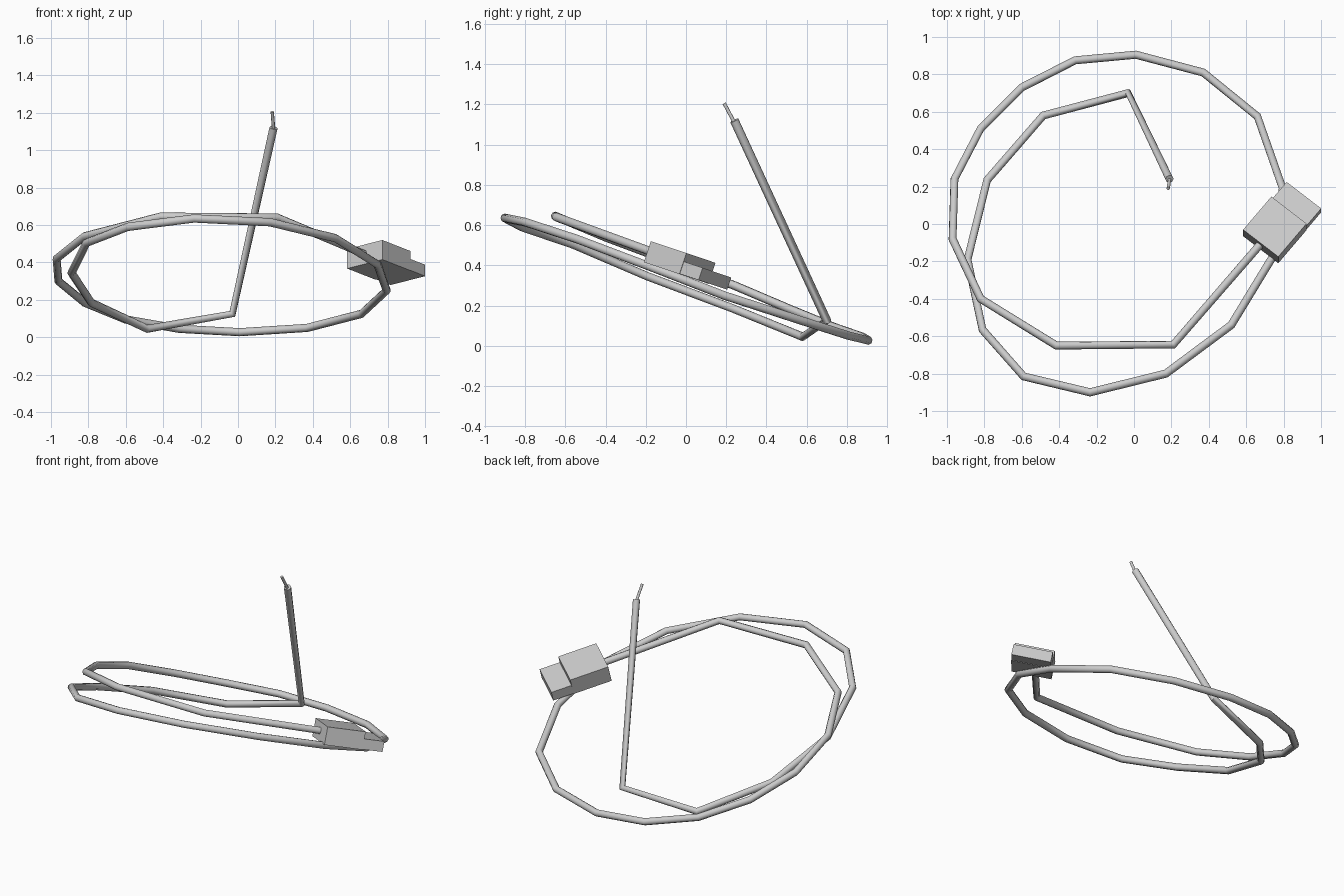
import bpy
import math
from mathutils import Matrix, Vector

if "Cube" in bpy.data.objects:
    bpy.data.objects.remove(bpy.data.objects["Cube"], do_unlink=True)

# Single plain grey
grey = bpy.data.materials.new("light grey")
grey.use_nodes = True
grey.diffuse_color = (0.6, 0.6, 0.6, 1)
bsdf = next(n for n in grey.node_tree.nodes if n.type == 'BSDF_PRINCIPLED')
bsdf.inputs["Base Color"].default_value = (0.6, 0.6, 0.6, 1)


def tube(name, points, radius):
    """Round tube with mitred corners and closed ends."""
    curve = bpy.data.curves.new(name, 'CURVE')
    curve.dimensions = '3D'
    curve.bevel_depth = radius
    curve.bevel_resolution = 2
    curve.use_fill_caps = True
    spline = curve.splines.new('POLY')
    spline.points.add(len(points) - 1)
    for p, co in zip(spline.points, points):
        p.co = (*co, 1)
    curve.materials.append(grey)
    obj = bpy.data.objects.new(name, curve)
    bpy.context.collection.objects.link(obj)
    bpy.ops.object.select_all(action='DESELECT')
    obj.select_set(True)
    bpy.context.view_layer.objects.active = obj
    bpy.ops.object.convert(target='MESH')
    bpy.ops.object.shade_smooth_by_angle(angle=math.radians(50))


# Cable: upper loop, passing below the plug, lower loop, then the raised end
tube("cable", [
    (.70, -.08, .434), (.21, -.645, .64), (-.415, -.65, .645),
    (-.82, -.40, .54), (-.97, -.08, .42), (-.96, .24, .30),
    (-.82, .51, .185), (-.60, .73, .095), (-.315, .875, .045),
    (.01, .905, .027), (.37, .81, .05), (.66, .575, .125),
    (.795, .19, .25), (.745, -.17, .39), (.52, -.54, .53),
    (.17, -.80, .615), (-.235, -.90, .635), (-.59, -.815, .59),
    (-.81, -.565, .505), (-.89, -.19, .345), (-.785, .235, .185),
    (-.485, .58, .045), (-.03, .70, .125), (.19, .24, 1.12)], .022)

# Thin bare wire at the raised end
tube("wire_tip", [(.187, .25, 1.09), (.19, .235, 1.12), (.183, .19, 1.205)], .009)

# Plug lies in the tilted plane of the coil, turned along its own axis
plug_frame = (Matrix.Translation((0, 0, .335))
              @ Matrix.Rotation(math.radians(-18.5), 4, 'X')
              @ Matrix.Translation((.753, -.055, 0))
              @ Matrix.Rotation(math.radians(51), 4, 'Z'))


def plug_box(name, low, high):
    bpy.ops.mesh.primitive_cube_add(size=1)
    obj = bpy.context.object
    obj.name = name
    low, high = Vector(low), Vector(high)
    obj.data.transform(plug_frame @ Matrix.Translation((low + high) / 2)
                       @ Matrix.Diagonal((*(high - low), 1)))
    obj.data.materials.append(grey)


plug_box("plug_body", (-.12, -.121, .01), (.12, .121, .12))
plug_box("plug_tongue", (.11, -.119, .012), (.247, .119, .076))
